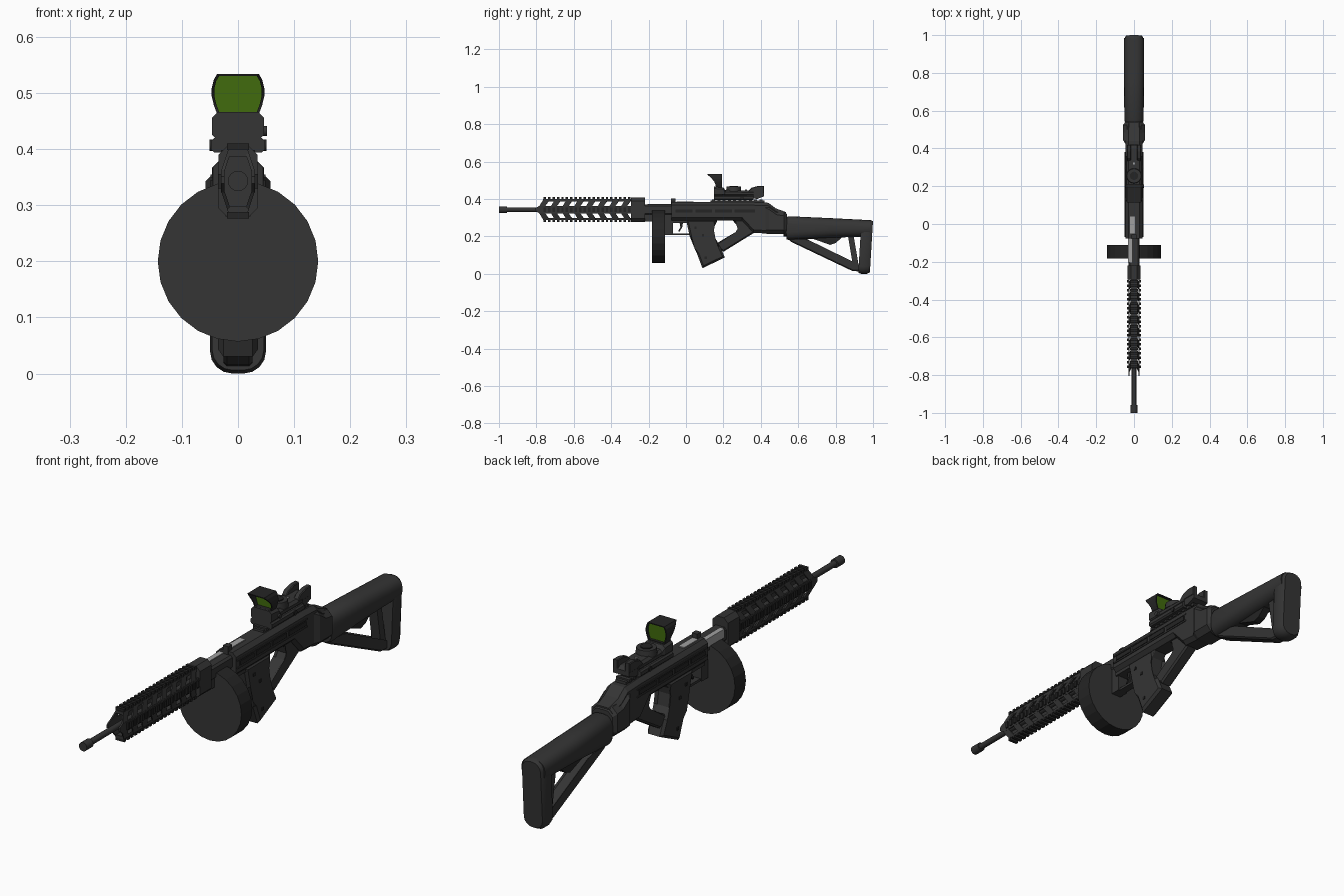
import bpy, bmesh, math
from mathutils import Vector


def material(name, r, g, b):
    m = bpy.data.materials.new(name)
    m.diffuse_color = (r, g, b, 1)
    return m


MAIN = material("charcoal", 0.035, 0.035, 0.035)
DARK = material("black", 0.018, 0.018, 0.018)
STEEL = material("light steel", 0.35, 0.35, 0.35)
GREEN = material("green glass", 0.052, 0.145, 0.004)


def finish(bm, name, mat, smooth=False):
    bmesh.ops.recalc_face_normals(bm, faces=bm.faces)
    me = bpy.data.meshes.new(name)
    bm.to_mesh(me)
    bm.free()
    me.materials.append(mat)
    ob = bpy.data.objects.new(name, me)
    bpy.context.collection.objects.link(ob)
    if smooth:
        bpy.ops.object.select_all(action='DESELECT')
        ob.select_set(True)
        bpy.context.view_layer.objects.active = ob
        bpy.ops.object.shade_smooth_by_angle(angle=math.radians(35))
    return ob


def add_hull(bm, pts):
    vs = [bm.verts.new(p) for p in pts]
    bmesh.ops.convex_hull(bm, input=vs)


def add_box(bm, x0, x1, y0, y1, z0, z1):
    add_hull(bm, [(x, y, z) for x in (x0, x1) for y in (y0, y1) for z in (z0, z1)])


def boxes(name, mat, items):
    bm = bmesh.new()
    for it in items:
        add_box(bm, *it)
    return finish(bm, name, mat)


def prism(name, mat, hw, prof, x=0, bev=0.0):
    """Side profile of (y, z) points extruded across x."""
    bm = bmesh.new()
    a = [bm.verts.new((x - hw, y, z)) for y, z in prof]
    b = [bm.verts.new((x + hw, y, z)) for y, z in prof]
    caps = [bm.faces.new(a), bm.faces.new(b[::-1])]
    n = len(prof)
    for i in range(n):
        bm.faces.new((a[i], a[(i + 1) % n], b[(i + 1) % n], b[i]))
    if bev:
        edges = list({e for f in caps for e in f.edges})
        bmesh.ops.bevel(bm, geom=edges, offset=bev, segments=1, affect='EDGES')
    return finish(bm, name, mat)


def loft(name, mat, secs, k=1, smooth=False):
    """Rounded-box sections (y, half width, z0, z1, corner) joined along y."""
    bm = bmesh.new()
    rings = []
    for y, hw, z0, z1, c in secs:
        ring = []
        for q, (sx, zc) in enumerate(((1, z1 - c), (-1, z1 - c), (-1, z0 + c), (1, z0 + c))):
            for i in range(k + 1):
                t = math.pi / 2 * (q + i / k)
                ring.append(bm.verts.new((sx * (hw - c) + c * math.cos(t), y, zc + c * math.sin(t))))
        rings.append(ring)
    n = len(rings[0])
    for r, s in zip(rings, rings[1:]):
        for i in range(n):
            bm.faces.new((r[i], r[(i + 1) % n], s[(i + 1) % n], s[i]))
    bm.faces.new(rings[0])
    bm.faces.new(rings[-1][::-1])
    return finish(bm, name, mat, smooth)


def cylinder(name, mat, p, q, r, n=16, r2=None, smooth=True):
    p, q = Vector(p), Vector(q)
    bm = bmesh.new()
    bmesh.ops.create_cone(bm, cap_ends=True, segments=n, radius1=r, radius2=r2 or r, depth=(q - p).length)
    rot = Vector((0, 0, 1)).rotation_difference(q - p).to_matrix().to_4x4()
    bm.transform(rot)
    bmesh.ops.translate(bm, verts=bm.verts, vec=(p + q) / 2)
    return finish(bm, name, mat, smooth)


# Barrel and muzzle
CZ = 0.343
cylinder("barrel", MAIN, (0, -0.97, CZ), (0, -0.1, CZ), 0.012)
cylinder("muzzle_brake", MAIN, (0, -1, CZ), (0, -0.957, CZ), 0.018)
cylinder("muzzle_bore", DARK, (0, -1.0, CZ), (0, -0.995, CZ), 0.009)

# Quad-rail handguard: four solid strips, slanted bars between them, rail teeth
bm = bmesh.new()
for s in (1, -1):
    zs = sorted((CZ + s * 0.044, CZ + s * 0.056))
    add_box(bm, -0.018, 0.018, -0.765, -0.25, *zs)
    xs = (s * 0.024, s * 0.030)
    add_hull(bm, [(x, y, z) for x in xs for y, z in
                  ((-0.805, CZ + 0.008), (-0.805, CZ - 0.004), (-0.785, CZ + 0.02),
                   (-0.785, CZ - 0.02), (-0.25, CZ + 0.02), (-0.25, CZ - 0.02))])
    for t in (1, -1):
        for i in range(9):
            y = -0.785 + i * 0.0625
            w = 0.032
            add_hull(bm, [(s * x, yy + sh, CZ + t * z) for x, z, sh in
                          ((0.030, 0.018, 0), (0.024, 0.018, 0), (0.018, 0.054, 0.022), (0.013, 0.050, 0.022))
                          for yy in (y, y + w)])
finish(bm, "handguard", MAIN)

teeth = []
for i in range(20):
    y = -0.762 + i * 0.0238
    for s in (1, -1):
        za, zb = sorted((CZ + s * 0.055, CZ + s * 0.067))
        teeth.append((-0.02, 0.02, y, y + 0.013, za, zb))
        xa, xb = sorted((s * 0.029, s * 0.036))
        teeth.append((xa, xb, y, y + 0.013, CZ - 0.013, CZ + 0.013))
boxes("rail_teeth", DARK, teeth)
loft("handguard_collar", MAIN, [(-0.295, 0.035, 0.277, 0.408, 0.018), (-0.22, 0.035, 0.277, 0.408, 0.018)])

# Front receiver, bolt and drum
loft("front_receiver", MAIN, [(-0.23, 0.028, 0.315, 0.37, 0.008), (-0.07, 0.028, 0.315, 0.37, 0.008)])
boxes("front_lug", MAIN, [(-0.022, 0.022, -0.23, -0.17, 0.28, 0.32)])
boxes("bolt", STEEL, [(-0.031, -0.010, -0.205, -0.075, 0.337, 0.373)])
cylinder("drum_magazine", MAIN, (0, -0.182, 0.2), (0, -0.112, 0.2), 0.143, 24, smooth=False)
dr = bpy.data.objects["drum_magazine"].data
dr.materials.append(DARK)
for f in dr.polygons:
    f.material_index = 0 if abs(f.normal.y) > 0.5 else 1
boxes("magazine_well", MAIN, [(-0.022, 0.022, -0.115, -0.07, 0.207, 0.33)])

# Main receiver
loft("receiver", MAIN, [(-0.077, 0.045, 0.285, 0.383, 0.016), (0.30, 0.046, 0.285, 0.383, 0.016),
                        (0.36, 0.046, 0.22, 0.383, 0.016), (0.44, 0.046, 0.215, 0.38, 0.016),
                        (0.48, 0.046, 0.215, 0.35, 0.016), (0.535, 0.042, 0.22, 0.33, 0.016)])
loft("rear_block", MAIN, [(0.425, 0.046, 0.215, 0.372, 0.018), (0.445, 0.058, 0.212, 0.365, 0.022),
                          (0.485, 0.058, 0.212, 0.338, 0.022), (0.525, 0.058, 0.212, 0.332, 0.022),
                          (0.54, 0.046, 0.22, 0.32, 0.02)])
side = []
for s in (1, -1):
    for y, l in ((-0.055, 0.09), (0.05, 0.09), (0.155, 0.09), (0.26, 0.11)):
        xa, xb = sorted((s * 0.044, s * 0.049))
        side.append((xa, xb, y, y + l, 0.327, 0.345))
boxes("side_slots", DARK, side)
boxes("side_rails", MAIN, [(-0.049, 0.049, -0.07, 0.38, z, z + 0.006) for z in (0.318, 0.349)])
boxes("charging_handle", STEEL, [(-0.02, 0.006, -0.05, 0.04, 0.38, 0.387)])
boxes("front_sight_post", MAIN, [(-0.012, 0.012, -0.08, -0.055, 0.37, 0.403)])

# Trigger group, grip and thumbhole strut
boxes("trigger_guard", MAIN, [(-0.016, 0.016, -0.11, 0.04, 0.207, 0.217), (-0.03, 0.03, -0.08, 0.03, 0.272, 0.29)])
prism("trigger", DARK, 0.007, [(-0.035, 0.28), (-0.015, 0.28), (-0.02, 0.25), (-0.035, 0.225), (-0.042, 0.228), (-0.03, 0.25)])
prism("grip", MAIN, 0.036, [(0.0, 0.29), (0.02, 0.2), (0.055, 0.14), (0.058, 0.11), (0.088, 0.03), (0.208, 0.088),
                            (0.18, 0.15), (0.148, 0.185), (0.139, 0.235), (0.145, 0.262), (0.17, 0.29)], bev=0.01)
prism("thumbhole_strut", MAIN, 0.026, [(0.15, 0.155), (0.2, 0.118), (0.365, 0.22), (0.38, 0.29), (0.245, 0.29),
                                       (0.275, 0.268), (0.284, 0.24), (0.27, 0.218)], bev=0.007)
boxes("grip_pins", DARK, [(-0.039, 0.039, y, y + 0.012, z, z + 0.012) for y, z in ((0.045, 0.24), (0.085, 0.2), (0.1, 0.08))])

# Shoulder stock
loft("stock_neck", DARK, [(0.52, 0.04, 0.2, 0.305, 0.03), (0.56, 0.04, 0.2, 0.298, 0.03)], 4, True)
loft("stock_body", MAIN, [(0.538, 0.047, 0.185, 0.303, 0.04), (0.55, 0.051, 0.18, 0.308, 0.042),
                          (0.77, 0.053, 0.193, 0.298, 0.042), (0.985, 0.053, 0.2, 0.287, 0.038)], 4, True)
butt = loft("butt_pad", MAIN, [(0.938, 0.046, 0.006, 0.284, 0.036), (0.955, 0.05, 0.0, 0.288, 0.04),
                               (0.985, 0.05, 0.0, 0.288, 0.04), (1.0, 0.042, 0.008, 0.282, 0.036)], 4, True)
for v in butt.data.vertices:
    v.co.y -= (0.288 - v.co.z) * 0.06
prism("stock_strut", MAIN, 0.026, [(0.545, 0.19), (0.56, 0.172), (0.89, 0.015), (0.95, 0.012), (0.95, 0.04),
                                   (0.91, 0.05), (0.66, 0.172), (0.64, 0.19)], bev=0.006)
prism("stock_post", MAIN, 0.02, [(0.865, 0.21), (0.895, 0.21), (0.925, 0.035), (0.895, 0.03)])
prism("stock_lever", DARK, 0.016, [(0.64, 0.2), (0.84, 0.2), (0.8, 0.165), (0.77, 0.155), (0.7, 0.18)])

# Reflex sight: rail, clamp, body, turret, rear housing
boxes("top_rail", MAIN, [(-0.024, 0.024, 0.13, 0.42, 0.375, 0.392)] +
      [(-0.03, 0.03, 0.14 + i * 0.028, 0.156 + i * 0.028, 0.386, 0.398) for i in range(10)])
loft("sight_clamp", MAIN, [(0.15, 0.048, 0.394, 0.42, 0.006), (0.36, 0.048, 0.394, 0.42, 0.006)])
loft("sight_body", MAIN, [(0.15, 0.046, 0.415, 0.466, 0.01), (0.2, 0.046, 0.415, 0.462, 0.01),
                          (0.21, 0.04, 0.415, 0.448, 0.01), (0.36, 0.04, 0.415, 0.445, 0.01)])
cylinder("sight_turret", MAIN, (0, 0.255, 0.44), (0, 0.255, 0.467), 0.041, 20, 0.038)
cylinder("turret_cap", DARK, (0, 0.255, 0.46), (0, 0.255, 0.471), 0.022)
cylinder("sight_knob", MAIN, (0.04, 0.2, 0.432), (0.052, 0.2, 0.432), 0.009)
for s in (-1, 1):
    cylinder("clamp_screw", DARK, (s * 0.04, 0.30, 0.407), (s * 0.051, 0.30, 0.407), 0.01)
prism("rear_sight_base", MAIN, 0.036, [(0.32, 0.41), (0.34, 0.445), (0.40, 0.445), (0.418, 0.435), (0.418, 0.415), (0.38, 0.4)])
for s in (-1, 1):
    prism("rear_sight_wing", MAIN, 0.011, [(0.32, 0.43), (0.35, 0.46), (0.385, 0.47), (0.418, 0.47), (0.418, 0.43)], s * 0.027, 0.003)
boxes("rear_sight_dot", STEEL, [(-0.005, 0.005, 0.315, 0.325, 0.445, 0.45)])

# Hood: thin flared frame leaning forward at the top, with the glass inside
half = [(0.037, 0.462), (0.043, 0.478), (0.047, 0.495), (0.047, 0.508), (0.043, 0.524), (0.037, 0.534)]
outline = half + [(-x, z) for x, z in reversed(half)]
bm = bmesh.new()
loops = []
for inner, back in ((0, 0), (1, 0), (1, 1), (0, 1)):
    loop = []
    for x, z in outline:
        f = 0.9 if inner else 1
        zz = 0.498 + (z - 0.498) * f
        y = 0.193 if back else 0.158 - 0.043 * max(0, (z - 0.48) / 0.054) ** 1.3
        loop.append(bm.verts.new((x * f, y, zz)))
    loops.append(loop)
for a, b in zip(loops, loops[1:] + loops[:1]):
    for i in range(12):
        j = (i + 1) % 12
        bm.faces.new((a[i], a[j], b[j], b[i]))
finish(bm, "sight_hood", DARK)
bm = bmesh.new()
for y in (0.176, 0.182):
    for x, z in outline:
        bm.verts.new((x * 0.92, y, 0.498 + (z - 0.498) * 0.92))
bmesh.ops.convex_hull(bm, input=bm.verts[:])
finish(bm, "sight_glass", GREEN)
